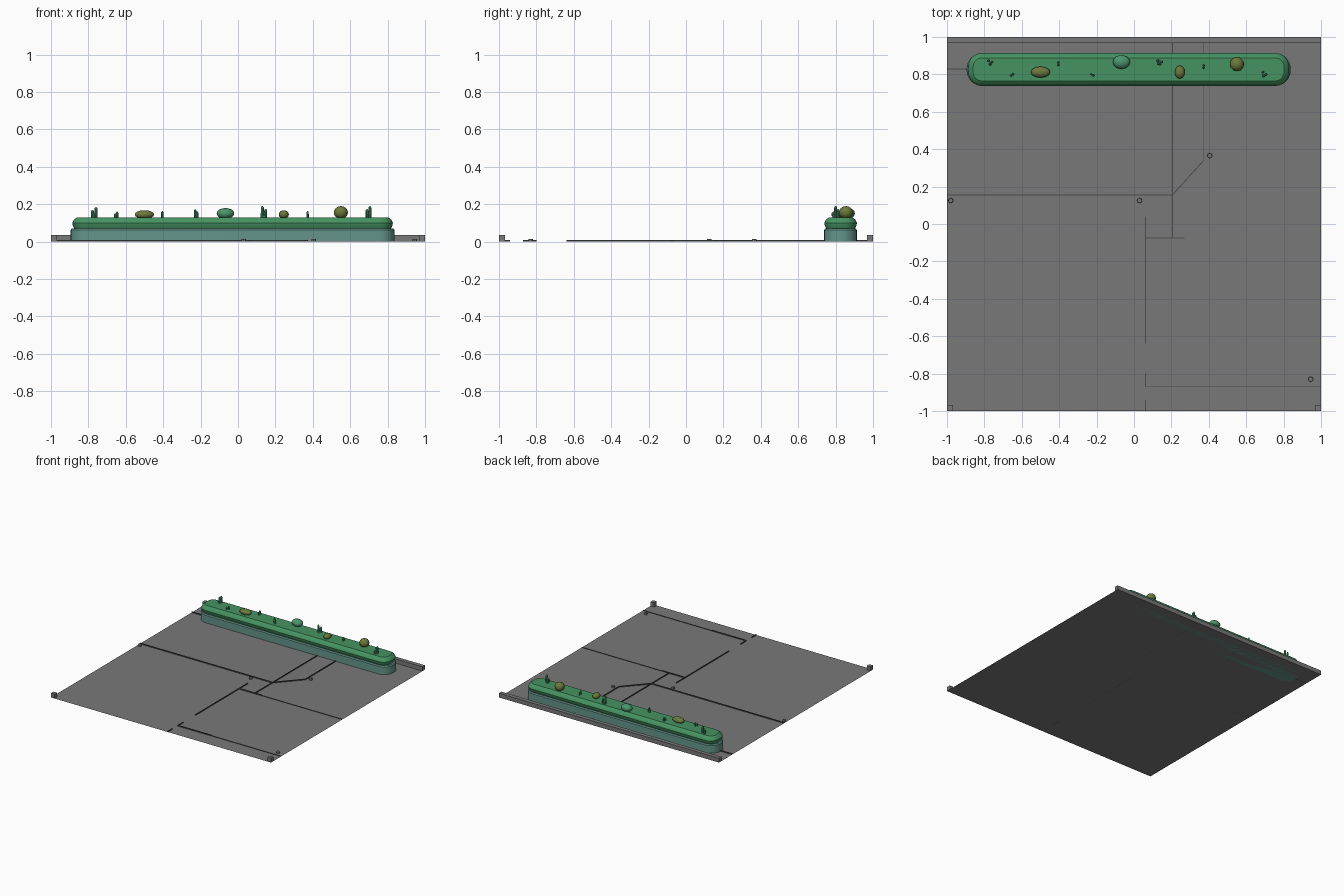
import bpy, bmesh, math
from mathutils import Matrix

if "Cube" in bpy.data.objects:
    bpy.data.objects.remove(bpy.data.objects["Cube"])


def mat(name, rgb):
    m = bpy.data.materials.new(name)
    m.diffuse_color = (*rgb, 1)
    m.use_nodes = True
    m.node_tree.nodes["Principled BSDF"].inputs["Base Color"].default_value = m.diffuse_color
    return m


GREY = mat("paving grey", (0.19, 0.19, 0.19))
DARK = mat("dark joint grey", (0.07, 0.07, 0.07))
TEAL = mat("planter teal", (0.13, 0.30, 0.26))
GREEN = mat("hedge green", (0.06, 0.29, 0.12))
LEAF = mat("leaf green", (0.07, 0.30, 0.15))
OLIVE = mat("olive shrub", (0.15, 0.19, 0.045))


def finish(bm, name, material, smooth=None):
    bmesh.ops.recalc_face_normals(bm, faces=bm.faces)
    me = bpy.data.meshes.new(name)
    bm.to_mesh(me)
    bm.free()
    ob = bpy.data.objects.new(name, me)
    bpy.context.collection.objects.link(ob)
    me.materials.append(material)
    if smooth:
        bpy.ops.object.select_all(action='DESELECT')
        ob.select_set(True)
        bpy.context.view_layer.objects.active = ob
        bpy.ops.object.shade_smooth_by_angle(angle=math.radians(smooth))
    return ob


def box(name, x0, x1, y0, y1, z0, z1, material):
    bm = bmesh.new()
    bmesh.ops.create_cube(bm, size=1, matrix=Matrix.Translation(
        ((x0 + x1) / 2, (y0 + y1) / 2, (z0 + z1) / 2)) @
        Matrix.Diagonal((x1 - x0, y1 - y0, z1 - z0, 1)))
    return finish(bm, name, material)


def rounded_loft(name, x0, x1, y0, y1, radius, rings, material):
    """Stack rounded rectangles; each ring is (height, inset)."""
    bm = bmesh.new()
    loops = []
    for z, d in rings:
        r = radius - d
        loop = []
        for i, (cx, cy) in enumerate([(x1 - radius, y1 - radius), (x0 + radius, y1 - radius),
                                      (x0 + radius, y0 + radius), (x1 - radius, y0 + radius)]):
            for k in range(7):
                a = math.pi / 2 * (i + k / 6)
                loop.append(bm.verts.new((cx + r * math.cos(a), cy + r * math.sin(a), z)))
        loops.append(loop)
    n = len(loops[0])
    for a, b in zip(loops, loops[1:]):
        for i in range(n):
            bm.faces.new((a[i], a[(i + 1) % n], b[(i + 1) % n], b[i]))
    bm.faces.new(loops[0])
    bm.faces.new(loops[-1])
    return finish(bm, name, material, 30)


# paved floor sheet
bm = bmesh.new()
bmesh.ops.create_grid(bm, x_segments=1, y_segments=1, size=1)
floor = finish(bm, "floor", GREY)

# rear curb and front corner blocks
box("rear_curb", -1, 1, 0.967, 1, 0, 0.035, GREY)
for side, x in (("left", -1), ("right", 0.967)):
    box("corner_block_" + side, x, x + 0.033, -1, -0.967, 0, 0.035, GREY)


# paving joints
def joint(i, x0, y0, x1, y1, w=0.005, h=0.008):
    bm = bmesh.new()
    length = math.hypot(x1 - x0, y1 - y0)
    m = (Matrix.Translation(((x0 + x1) / 2, (y0 + y1) / 2, h / 2)) @
         Matrix.Rotation(math.atan2(y1 - y0, x1 - x0), 4, 'Z') @
         Matrix.Diagonal((length, w, h, 1)))
    bmesh.ops.create_cube(bm, size=1, matrix=m)
    finish(bm, f"paving_joint_{i}", DARK)


for i, seg in enumerate([
        (0.205, 0.967, 0.205, -0.075), (0.373, 0.967, 0.373, 0.34),
        (0.373, 0.34, 0.205, 0.155), (-1, 0.155, 0.205, 0.155),
        (0.062, 0.04, 0.062, -0.64), (0.062, -0.8, 0.062, -0.87),
        (0.062, -0.94, 0.062, -1), (0.062, -0.075, 0.27, -0.075),
        (0.062, -0.87, 0.37, -0.87), (-1, 0.828, -0.88, 0.828)]):
    joint(i, *seg)

# faint joint continuations
joint("thin_middle", 0.27, -0.075, 1, -0.075, 0.002, 0.004)
joint("thin_front", 0.37, -0.87, 1, -0.87, 0.002, 0.004)

# small floor studs
for i, (x, y) in enumerate([(-0.98, 0.125), (0.03, 0.125), (0.405, 0.365), (0.945, -0.83)]):
    bm = bmesh.new()
    bmesh.ops.create_cone(bm, cap_ends=True, segments=8, radius1=0.014, radius2=0.012,
                          depth=0.013, matrix=Matrix.Translation((x, y, 0.0065)))
    finish(bm, f"floor_stud_{i}", GREY)

# long planter and hedge
rounded_loft("planter_base", -0.895, 0.838, 0.738, 0.914, 0.084,
             [(0, 0), (0.062, 0), (0.07, 0.006)], TEAL)
rounded_loft("hedge", -0.886, 0.828, 0.739, 0.914, 0.072,
             [(0.068, 0.012), (0.085, 0.003), (0.1, 0), (0.118, 0.009), (0.13, 0.026)], GREEN)

# rounded shrubs: x, y, half sizes, top
for i, (x, y, rx, ry, top, m) in enumerate([
        (-0.5, 0.812, 0.052, 0.03, 0.168, OLIVE), (-0.067, 0.866, 0.047, 0.037, 0.180, LEAF),
        (0.245, 0.812, 0.027, 0.035, 0.168, OLIVE), (0.55, 0.855, 0.038, 0.038, 0.190, OLIVE)]):
    rz = (top - 0.122) / 2
    bm = bmesh.new()
    bmesh.ops.create_uvsphere(bm, u_segments=12, v_segments=8, radius=1,
                              matrix=Matrix.Translation((x, y, top - rz)) @
                              Matrix.Diagonal((rx, ry, rz, 1)))
    finish(bm, f"shrub_{i}", m, 40)

# sprouts: clusters of round-tipped stalks
for i, (x, y, top, n) in enumerate([
        (-0.77, 0.866, 0.185, 3), (-0.65, 0.795, 0.160, 2), (-0.402, 0.857, 0.163, 2),
        (-0.222, 0.8, 0.173, 2), (0.137, 0.866, 0.190, 4), (0.37, 0.842, 0.163, 2),
        (0.695, 0.803, 0.190, 3)]):
    bm = bmesh.new()
    for k in range(n):
        a = 2.4 * k + i
        spread = 0.011 if n > 2 else 0.007
        r = 0.008 if n > 2 else 0.006
        h = (top - 0.125) * (1 - 0.25 * k)
        px, py = x + spread * math.cos(a), y + spread * math.sin(a)
        bmesh.ops.create_cone(bm, cap_ends=True, segments=8, radius1=r, radius2=r,
                              depth=h - r, matrix=Matrix.Translation((px, py, 0.125 + (h - r) / 2)))
        bmesh.ops.create_cone(bm, cap_ends=True, segments=8, radius1=r, radius2=r * 0.4,
                              depth=r, matrix=Matrix.Translation((px, py, 0.125 + h - r / 2)))
    finish(bm, f"sprout_{i}", LEAF, 40)
